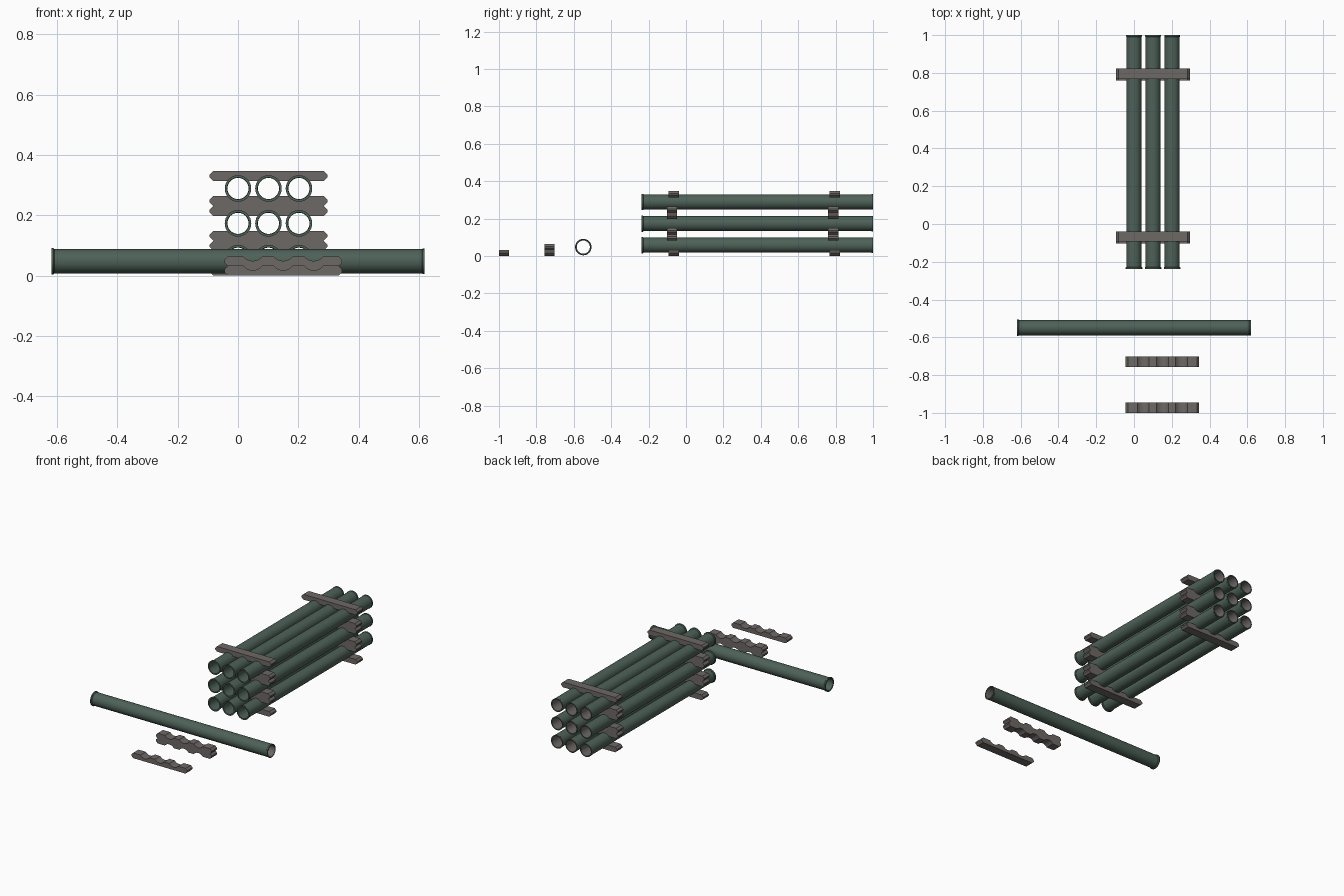
import bpy, bmesh, math

if "Cube" in bpy.data.objects:
    bpy.data.objects.remove(bpy.data.objects["Cube"])


def material(name, rgb):
    m = bpy.data.materials.new(name)
    m.diffuse_color = (*rgb, 1)
    m.use_nodes = True
    m.node_tree.nodes["Principled BSDF"].inputs["Base Color"].default_value = m.diffuse_color
    return m


GREEN = material("dark green pipe", (0.075, 0.120, 0.096))
GREY = material("warm grey", (0.155, 0.140, 0.132))

R, LENGTH, SIDES = 0.04, 1.238, 32
THICK, DIP = 0.033, 0.0155      # slat thickness and saddle depth
FIRST, PITCH = 0.0577, 0.1155   # height of the first pipe row, row spacing


def finish(name, bm, mats, loc, rot_z=0, angle=35):
    bmesh.ops.recalc_face_normals(bm, faces=bm.faces[:])
    me = bpy.data.meshes.new(name)
    bm.to_mesh(me)
    bm.free()
    for m in mats:
        me.materials.append(m)
    for p in me.polygons:
        p.use_smooth = True
    me.set_sharp_from_angle(angle=math.radians(angle))
    ob = bpy.data.objects.new(name, me)
    ob.location = loc
    ob.rotation_euler.z = rot_z
    bpy.context.collection.objects.link(ob)
    return ob


def pipe(name, loc, rot_z=0):
    # hollow tube along local y: lipped end at -y, slim collar at +y
    h = LENGTH / 2
    profile = [(0.044, -h), (0.044, -h + 0.007), (R, -h + 0.011), (R, h - 0.009),
               (0.0415, h - 0.007), (0.0415, h), (0.035, h),
               (0.035, -h + 0.1), (0.036, -h)]
    bm = bmesh.new()
    rings = [[bm.verts.new((r * math.cos(2 * math.pi * i / SIDES), y,
                            r * math.sin(2 * math.pi * i / SIDES)))
              for i in range(SIDES)] for r, y in profile]
    n = len(rings)
    for k in range(n):
        a, b = rings[k], rings[(k + 1) % n]
        for i in range(SIDES):
            j = (i + 1) % SIDES
            f = bm.faces.new((a[i], a[j], b[j], b[i]))
            f.material_index = 1 if k == 6 else 0   # grey bore
    return finish(name, bm, (GREEN, GREY), loc, rot_z)


def slat(name, x, y, z, up, width=0.055):
    # bar with chamfered ends and three saddles, on top (up) or underneath
    half, c = 0.195, 0.012
    pts = [(-half, c), (-half + c, 0), (half - c, 0), (half, c),
           (half, THICK - c), (half - c, THICK)]
    a = math.acos((R - DIP) / R)
    for cx in (0.101, 0, -0.101):
        for i in range(9):
            t = a - 2 * a * i / 8
            pts.append((cx + R * math.sin(t), THICK + R - DIP - R * math.cos(t)))
    pts += [(-half + c, THICK), (-half, THICK - c)]
    bm = bmesh.new()
    vs = [bm.verts.new((px, -width / 2, pz if up else THICK - pz)) for px, pz in pts]
    face = bm.faces.new(vs)
    ext = bmesh.ops.extrude_face_region(bm, geom=[face])
    bmesh.ops.translate(bm, vec=(0, width, 0),
                        verts=[v for v in ext["geom"] if isinstance(v, bmesh.types.BMVert)])
    return finish(name, bm, (GREY,), (x, y, z), angle=25)


# stacked pipes, three by three
for row in range(3):
    for col in range(3):
        pipe(f"stacked_pipe_{row}_{col}", (0.101 * col, 0.381, FIRST + PITCH * row))

# slats between, below and above the rows
for end, y in (("front", -0.066), ("back", 0.796)):
    slat(f"{end}_bottom_slat", 0.101, y, 0, True)
    slat(f"{end}_top_slat", 0.101, y, FIRST * 2 + PITCH * 2 - THICK, False)
    for gap in (1, 2):
        mid = PITCH * gap
        slat(f"{end}_gap_{gap}_lower_slat", 0.101, y - 0.009, mid - THICK, False)
        slat(f"{end}_gap_{gap}_upper_slat", 0.101, y - 0.009, mid, True)

# loose pipe lying across the front
pipe("loose_pipe", (0, -0.549, 0.0475), -math.pi / 2)

# loose slats: one single, one back-to-back pair
slat("loose_slat", 0.15, -0.973, 0, True, 0.054)
slat("loose_pair_lower_slat", 0.15, -0.729, 0, False, 0.054)
slat("loose_pair_upper_slat", 0.15, -0.729, THICK - 0.002, True, 0.054)
